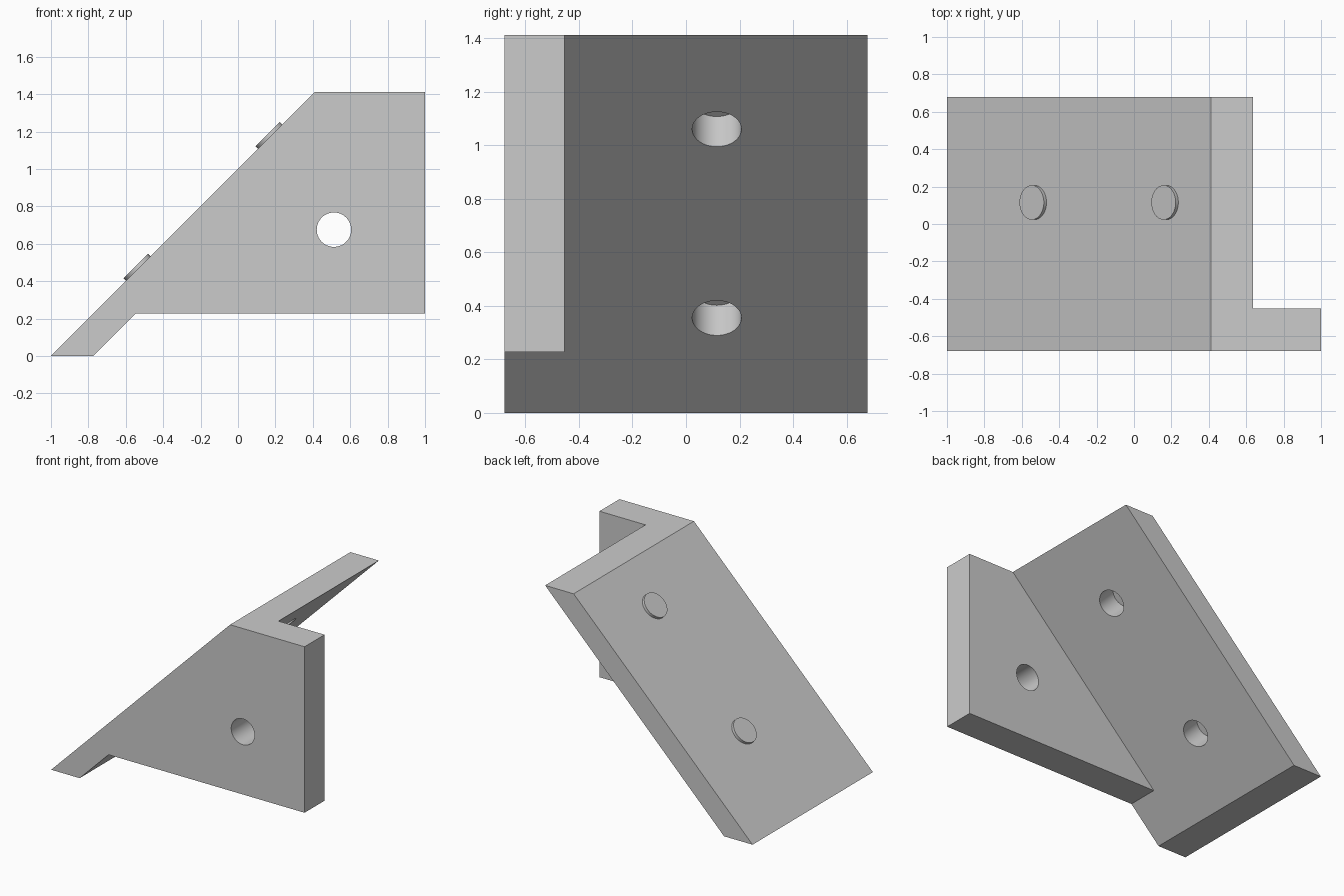
import bpy
import bmesh
from math import pi, sqrt
from mathutils import Vector

cube = bpy.data.objects.get("Cube")
if cube:
    bpy.data.objects.remove(cube, do_unlink=True)

# Main dimensions
HALF_DEPTH, WEB_BACK = 0.678, -0.453
TOP, WEB_BOTTOM, THICK = 1.412, 0.228, 0.225
HOLE_RADIUS, CAP_HEIGHT = 0.092, 0.02
SLOPE_TURN = (0, -pi / 4, 0)
SLOPE_NORMAL = Vector((-1, 0, 1)).normalized()

grey = bpy.data.materials.new("light grey")
grey.use_nodes = True
colour = (0.6, 0.6, 0.6, 1)
grey.diffuse_color = colour
grey.node_tree.nodes["Principled BSDF"].inputs["Base Color"].default_value = colour


def prism(name, outline, y0, y1):
    """Extrude an x-z outline from y0 to y1."""
    bm = bmesh.new()
    face = bm.faces.new([bm.verts.new((x, y0, z)) for x, z in outline])
    new = bmesh.ops.extrude_face_region(bm, geom=[face])["geom"]
    moved = [v for v in new if isinstance(v, bmesh.types.BMVert)]
    bmesh.ops.translate(bm, vec=(0, y1 - y0, 0), verts=moved)
    bmesh.ops.recalc_face_normals(bm, faces=bm.faces)
    mesh = bpy.data.meshes.new(name)
    bm.to_mesh(mesh)
    bm.free()
    obj = bpy.data.objects.new(name, mesh)
    bpy.context.collection.objects.link(obj)
    mesh.materials.append(grey)
    return obj


def cylinder(name, centre, turn, length):
    bpy.ops.mesh.primitive_cylinder_add(vertices=64, radius=HOLE_RADIUS, depth=length,
                                        location=centre, rotation=turn)
    obj = bpy.context.object
    obj.name = name
    obj.data.materials.append(grey)
    return obj


def combine(target, other, operation):
    """Apply a boolean and discard the second object."""
    mod = target.modifiers.new(operation.lower(), "BOOLEAN")
    mod.operation, mod.solver, mod.object = operation, "EXACT", other
    bpy.context.view_layer.objects.active = target
    bpy.ops.object.modifier_apply(modifier=mod.name)
    bpy.data.objects.remove(other, do_unlink=True)


def smooth(obj):
    bpy.ops.object.select_all(action="DESELECT")
    obj.select_set(True)
    bpy.context.view_layer.objects.active = obj
    bpy.ops.object.shade_smooth_by_angle(angle=pi / 6)


# Sloped plate joined to the upright web
foot = [(-1, 0), (THICK - 1, 0)]
bracket = prism("angle_bracket", foot + [(TOP - 1 + THICK, TOP), (TOP - 1, TOP)],
                -HALF_DEPTH, HALF_DEPTH)
web = prism("web", foot + [(WEB_BOTTOM - 1 + THICK, WEB_BOTTOM), (1, WEB_BOTTOM),
                           (1, TOP), (TOP - 1, TOP)], -HALF_DEPTH, WEB_BACK)
combine(bracket, web, "UNION")

# Hole through the web
cutter = cylinder("web_hole", (0.513, -0.56, 0.675), (pi / 2, 0, 0), 0.5)
combine(bracket, cutter, "DIFFERENCE")

# Holes through the plate, each closed by a raised cap on the slope
for name, x in (("lower_cap", -0.533), ("upper_cap", 0.172)):
    surface = Vector((x, 0.115, x + 1))
    combine(bracket, cylinder("plate_hole", surface, SLOPE_TURN, THICK * sqrt(2) + 0.1),
            "DIFFERENCE")
    smooth(cylinder(name, surface + SLOPE_NORMAL * CAP_HEIGHT / 2, SLOPE_TURN, CAP_HEIGHT))

smooth(bracket)
